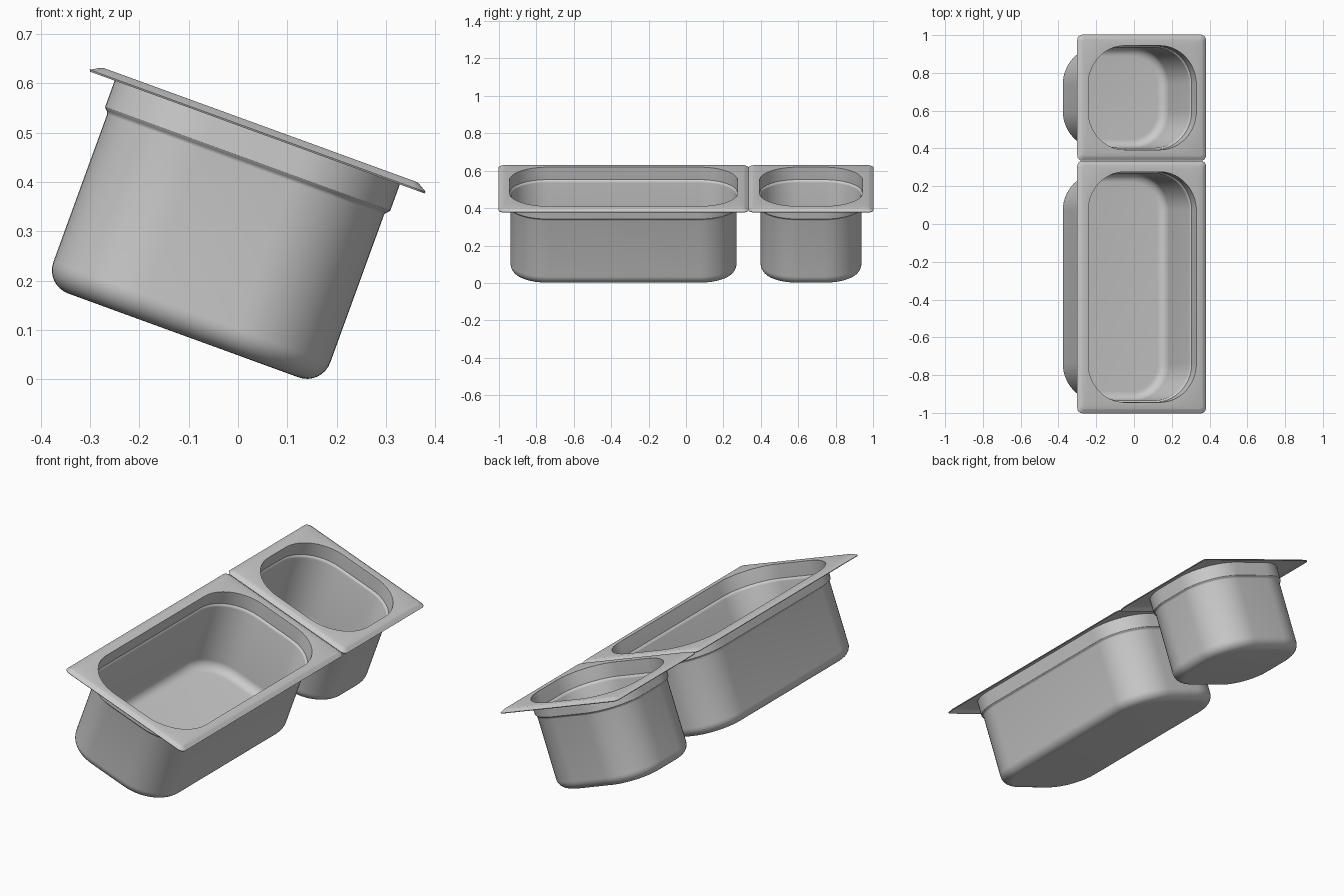
import bpy, bmesh, math
from mathutils import Matrix

if "Cube" in bpy.data.objects:
    bpy.data.objects.remove(bpy.data.objects["Cube"])

TILT = math.radians(20)
CX = -0.1345          # pan centre along the tilted axis
HALF_X = 0.3605       # half width of the rim
SEG = 14              # segments per rounded corner


def rounded_rect(bm, hx, hy, r, z):
    verts = []
    for i, (sx, sy) in enumerate(((1, 1), (-1, 1), (-1, -1), (1, -1))):
        for k in range(SEG + 1):
            a = math.pi / 2 * (i + k / SEG)
            verts.append(bm.verts.new((sx * (hx - r) + r * math.cos(a),
                                       sy * (hy - r) + r * math.sin(a), z)))
    return verts


def arc(cx, cz, r, a0, a1, n):
    return [(cx + r * math.cos(math.radians(a0 + (a1 - a0) * i / n)),
             cz + r * math.sin(math.radians(a0 + (a1 - a0) * i / n))) for i in range(n + 1)]


def make_pan(name, y0, y1):
    wall, lip, fil, floor = 0.062, 0.053, 0.05, 0.046
    # profile as (inset from rim edge, height), floor to rim
    prof = arc(wall + fil, floor + fil, fil, 270, 180, 8)
    # stacking step
    prof += [(wall, 0.414), (wall - 0.001, 0.418), (wall - 0.004, 0.421),
             (lip + 0.002, 0.424), (lip, 0.427), (lip, 0.431)]
    # flat rim with down-turned edge
    prof += [(lip, 0.496), (0.023, 0.496), (0.019, 0.4945), (0.0, 0.4835)]
    bm = bmesh.new()
    hy = (y1 - y0) / 2
    loops = []
    for i, (ins, z) in enumerate(prof):
        r = 0.2 - (ins - wall) if ins >= lip else 0.025 - ins * 0.5
        loops.append(rounded_rect(bm, HALF_X - ins, hy - ins, r, z))
    for a, b in zip(loops, loops[1:]):
        n = len(a)
        for j in range(n):
            bm.faces.new((a[j], a[(j + 1) % n], b[(j + 1) % n], b[j]))
    bm.faces.new(list(reversed(loops[0])))
    bm.transform(Matrix.Translation((CX, (y0 + y1) / 2, 0)))
    bm.transform(Matrix.Rotation(TILT, 4, 'Y'))
    me = bpy.data.meshes.new(name)
    bm.to_mesh(me)
    bm.free()
    ob = bpy.data.objects.new(name, me)
    bpy.context.collection.objects.link(ob)
    # sheet metal thickness, grown to the inside
    bpy.ops.object.select_all(action='DESELECT')
    ob.select_set(True)
    bpy.context.view_layer.objects.active = ob
    mod = ob.modifiers.new("thickness", 'SOLIDIFY')
    mod.thickness = 0.004
    mod.offset = -1
    bpy.ops.object.modifier_apply(modifier=mod.name)
    bpy.ops.object.shade_smooth_by_angle(angle=math.radians(32))


make_pan("large_pan", -1.0, 0.332)
make_pan("small_pan", 0.337, 1.0)
